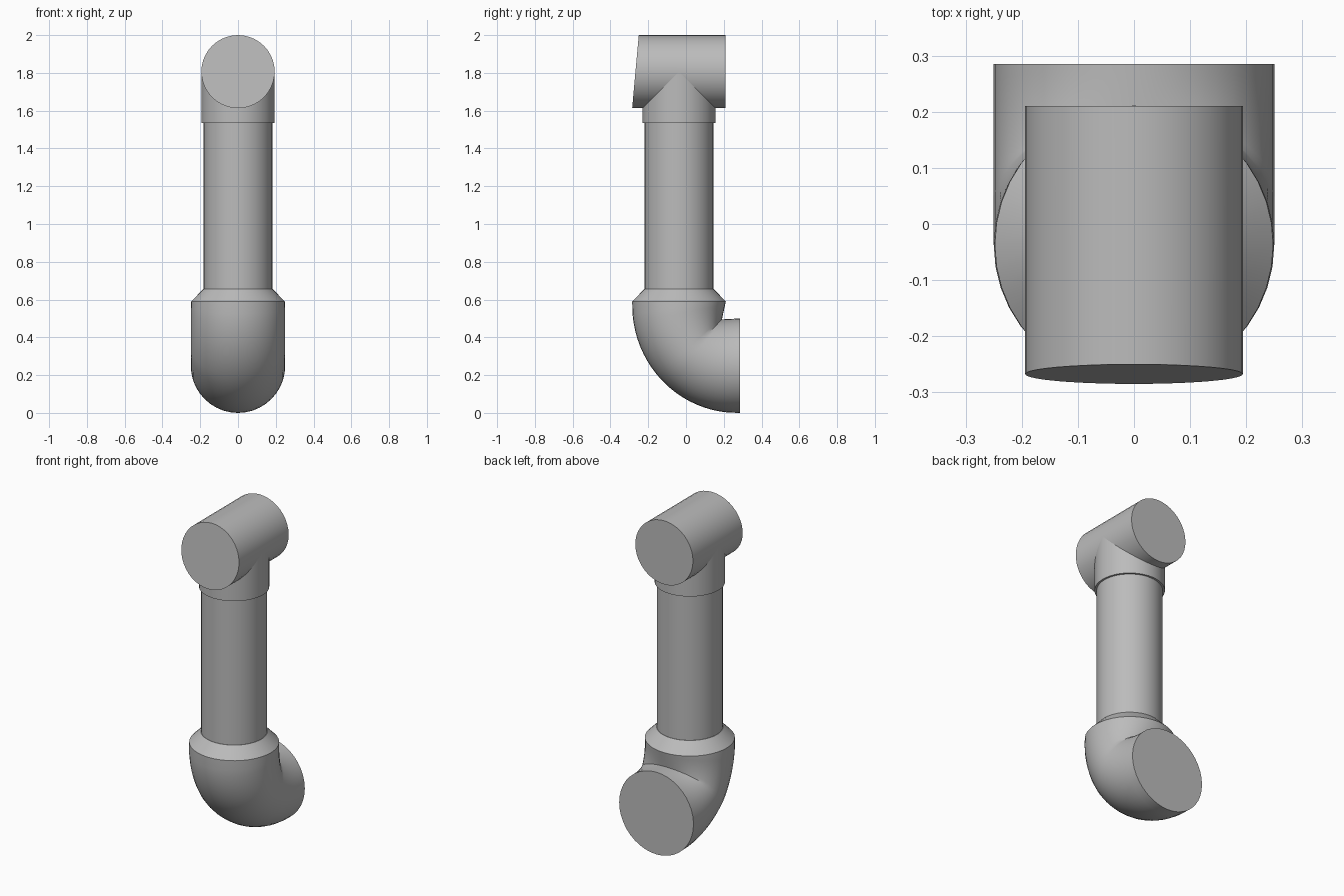
import bpy, bmesh, math
from mathutils import Vector

default = bpy.data.objects.get("Cube")
if default:
    bpy.data.objects.remove(default, do_unlink=True)

SIDES = 40
PIPE_Y = -0.037

grey = bpy.data.materials.new("pipe_grey")
grey.use_nodes = True
colour = (0.5, 0.5, 0.5, 1)
grey.diffuse_color = colour
grey.node_tree.nodes["Principled BSDF"].inputs["Base Color"].default_value = colour


def loft(name, sections):
    """Skin elliptical sections, each given by two opposite (y, z) points and a half width in x."""
    bm = bmesh.new()
    rings = []
    for a, b, half_width in sections:
        a, b = Vector((0, *a)), Vector((0, *b))
        mid, arm = (a + b) / 2, (a - b) / 2
        side = Vector((half_width, 0, 0))
        angles = [math.tau * i / SIDES for i in range(SIDES)]
        rings.append([bm.verts.new(mid + arm * math.cos(t) + side * math.sin(t))
                      for t in angles])
    for low, high in zip(rings, rings[1:]):
        for i in range(SIDES):
            j = (i + 1) % SIDES
            bm.faces.new((low[i], low[j], high[j], high[i]))
    bm.faces.new(rings[0])
    bm.faces.new(rings[-1])
    bmesh.ops.recalc_face_normals(bm, faces=bm.faces)
    mesh = bpy.data.meshes.new(name)
    bm.to_mesh(mesh)
    bm.free()
    mesh.materials.append(grey)
    obj = bpy.data.objects.new(name, mesh)
    bpy.context.collection.objects.link(obj)
    bpy.ops.object.select_all(action='DESELECT')
    obj.select_set(True)
    bpy.context.view_layer.objects.active = obj
    bpy.ops.object.shade_smooth_by_angle(angle=math.radians(30))
    return obj


def level(z, radius):
    """Horizontal circular section of the upright pipe."""
    return ((PIPE_Y - radius, z), (PIPE_Y + radius, z), radius)


# Upright pipe and the tee fitting on top, with its slanted front opening
loft("upright_pipe", [level(0.6, 0.182), level(1.58, 0.182)])
loft("tee_collar", [level(1.535, 0.194), level(1.806, 0.194)])
loft("tee_crossbar", [((-0.25, 2.0), (-0.285, 1.613), 0.194),
                      ((0.21, 2.0), (0.21, 1.613), 0.194)])

# Elbow: rounded outer bend, tight inner corner, tapered collar above
outer_centre = Vector((0.27, 0.57))
inner = [Vector((0.211, 0.59)), Vector((0.19, 0.495)), Vector((0.285, 0.5))]
STEPS = 20
elbow = [level(0.655, 0.184), level(0.59, 0.248)]
for i in range(1, STEPS):
    t = i / STEPS
    turn = t * math.pi / 2
    outer = outer_centre - Vector((0.555 * math.cos(turn), 0.57 * math.sin(turn)))
    if t < 0.5:
        corner = inner[0].lerp(inner[1], t * 2)
    else:
        corner = inner[1].lerp(inner[2], t * 2 - 1)
    elbow.append((outer, corner, 0.25))
elbow.append(((0.285, 0), inner[2], 0.25))
loft("elbow", elbow)
